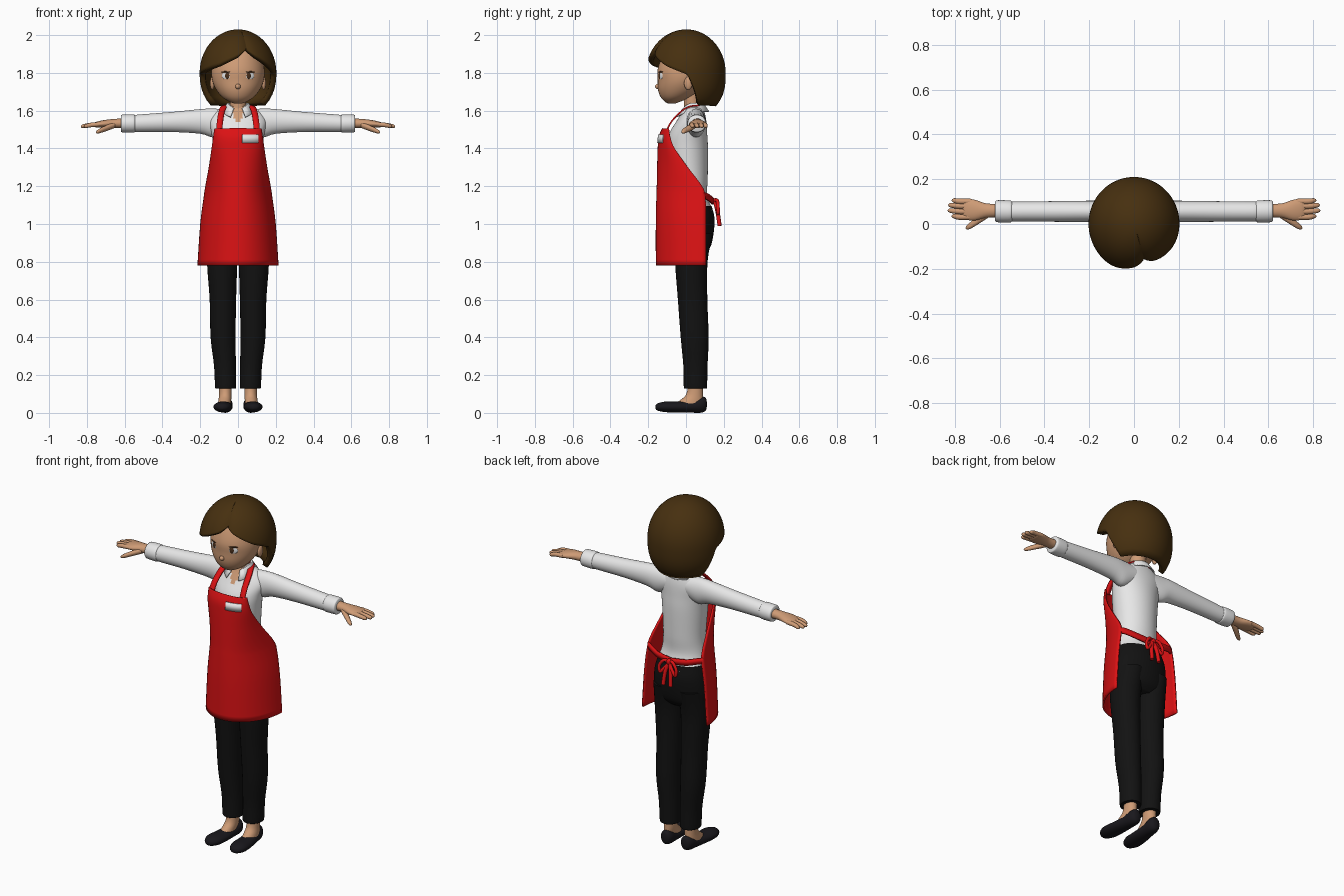
import bpy, bmesh, math
from mathutils import Vector, Matrix

if "Cube" in bpy.data.objects:
    bpy.data.objects.remove(bpy.data.objects["Cube"])


def mat(name, r, g, b):
    m = bpy.data.materials.new(name)
    m.diffuse_color = (r, g, b, 1)
    m.use_nodes = True
    m.node_tree.nodes["Principled BSDF"].inputs["Base Color"].default_value = m.diffuse_color
    return m


HAIR = mat("brown hair", 0.062, 0.029, 0.005)
SKIN = mat("skin", 0.62, 0.33, 0.18)
WHITE = mat("white cloth", 0.8, 0.8, 0.8)
RED = mat("red cloth", 0.72, 0.006, 0.007)
BLACK = mat("black cloth", 0.006, 0.006, 0.006)
SHOE = mat("shoe black", 0.01, 0.009, 0.012)
IRIS = mat("brown iris", 0.07, 0.03, 0.012)


def finish(name, bm, mats, mirror=False, thick=0, offset=0.0):
    bmesh.ops.recalc_face_normals(bm, faces=bm.faces)
    me = bpy.data.meshes.new(name)
    bm.to_mesh(me)
    bm.free()
    for m in mats:
        me.materials.append(m)
    for p in me.polygons:
        p.use_smooth = True
    me.set_sharp_from_angle(angle=math.radians(50))
    ob = bpy.data.objects.new(name, me)
    bpy.context.collection.objects.link(ob)
    if thick:
        s = ob.modifiers.new("thickness", 'SOLIDIFY')
        s.thickness, s.offset = thick, offset
    if mirror:
        m = ob.modifiers.new("mirror", 'MIRROR')
        m.use_mirror_merge = False
    return ob


def smooth(rows, steps):
    # Catmull-Rom interpolation of tuples
    out = []
    n = len(rows)
    for i in range(n - 1):
        p = [rows[max(0, min(n - 1, i + k))] for k in (-1, 0, 1, 2)]
        for s in range(steps):
            t = s / steps
            out.append([0.5 * (2 * b + (c - a) * t + (2 * a - 5 * b + 4 * c - d) * t * t
                               + (3 * b - a - 3 * c + d) * t ** 3) for a, b, c, d in zip(*p)])
    return out + [list(rows[-1])]


def grid(bm, rows, closed=False):
    vs = [[bm.verts.new(p) for p in r] for r in rows]
    for a, b in zip(vs, vs[1:]):
        n = len(a)
        for j in range(n if closed else n - 1):
            k = (j + 1) % n
            bm.faces.new((a[j], a[k], b[k], b[j]))
    return vs


def loft(name, axis, rows, mats, n=28, steps=4, mirror=False, rule=None):
    # rows: position along axis, two centre coordinates, two radii
    bm = bmesh.new()
    rings = []
    for t, c1, c2, r1, r2 in smooth(rows, steps):
        ring = []
        for j in range(n):
            a = 2 * math.pi * j / n
            u = c1 + max(r1, .001) * math.cos(a)
            v = c2 + max(r2, .001) * math.sin(a)
            ring.append({'x': (t, u, v), 'y': (u, t, v), 'z': (u, v, t)}[axis])
        rings.append(ring)
    vs = grid(bm, rings, True)
    bm.faces.new(vs[0])
    bm.faces.new(vs[-1])
    if rule:
        for f in bm.faces:
            f.material_index = rule(f.calc_center_median())
    return finish(name, bm, mats, mirror)


def ribbon(name, pts, wdir, w, m, mirror=False, thick=.008):
    bm = bmesh.new()
    d = Vector(wdir) * w / 2
    grid(bm, [(Vector(p) - d, Vector(p) + d) for p in smooth(pts, 4)])
    return finish(name, bm, [m], mirror, thick)


def ball(name, loc, size, m, turn=0, mirror=False):
    bm = bmesh.new()
    M = Matrix.Translation(loc) @ Matrix.Rotation(turn, 4, 'Z') @ Matrix.Diagonal((*size, 1))
    bmesh.ops.create_uvsphere(bm, u_segments=20, v_segments=12, radius=1, matrix=M)
    return finish(name, bm, [m], mirror)


# Head, neck, ears, nose, eyes
loft("head", 'z', [(1.637, 0, -.075, .015, .015), (1.645, 0, -.073, .04, .035), (1.67, 0, -.055, .082, .078),
                   (1.71, 0, -.033, .115, .115), (1.76, 0, -.02, .136, .13), (1.82, 0, -.01, .14, .14),
                   (1.9, 0, 0, .12, .12), (1.95, 0, 0, .07, .08)], [SKIN], n=40)
loft("neck", 'z', [(1.54, 0, .03, .05, .045), (1.62, 0, .032, .043, .042), (1.72, 0, .03, .045, .045)], [SKIN])
ball("nose", (0, -.148, 1.728), (.014, .016, .014), SKIN)
ball("ears", (.136, .012, 1.745), (.012, .022, .035), SKIN, mirror=True)
ball("eye_whites", (.062, -.134, 1.785), (.026, .005, .02), WHITE, .42, True)
ball("irises", (.057, -.139, 1.785), (.013, .004, .017), IRIS, .38, True)
ball("eyelashes", (.064, -.134, 1.805), (.027, .006, .004), IRIS, .42, True)

# Bobbed hair shell: each column ends at the fringe or bob line
LINE = [(-180, 1.64), (-112, 1.645), (-92, 1.79), (-60, 1.81), (-30, 1.835), (0, 1.88), (15, 1.92),
        (30, 1.88), (60, 1.83), (92, 1.79), (112, 1.645), (180, 1.64)]


def hairline(a):
    for (a0, z0), (a1, z1) in zip(LINE, LINE[1:]):
        if a <= a1:
            return z0 + (z1 - z0) * (a - a0) / (a1 - a0)


bm = bmesh.new()
rows = []
for i in range(25):
    t = max(i / 24, .01)
    row = []
    for j in range(96):
        a = -180 + 360 * j / 96
        z = 2 - (2 - hairline(a)) * t * t
        r = math.sqrt(max(0, 1 - ((z - 1.8) / .2) ** 2)) if z > 1.8 else 1 - .26 * ((1.8 - z) / .16) ** 3
        k = 1 + .05 * math.exp(-((a + 22) / 30) ** 2) - .07 * math.exp(-((a - 16) / 8) ** 2)
        th = math.radians(a)
        row.append((.173 * r * k * math.sin(th), .002 - .178 * r * k * math.cos(th), z))
    rows.append(row)
vs = grid(bm, rows, True)
bm.faces.new(vs[0])
finish("hair", bm, [HAIR], thick=.03, offset=-1)

# Shirt body, with an open neck in skin colour
loft("shirt_body", 'z', [(1.07, 0, .04, .145, .103), (1.15, 0, .013, .128, .1), (1.25, 0, .012, .12, .103),
                         (1.4, 0, .008, .13, .108), (1.48, 0, .012, .14, .1), (1.55, 0, .03, .15, .077),
                         (1.6, 0, .04, .11, .056), (1.625, 0, .04, .05, .045)], [WHITE, SKIN], n=72, steps=6,
     rule=lambda c: int(c.y < 0.03 and c.z > 1.52 and abs(c.x) < (c.z - 1.52) * .45))
# Folded collar
bm = bmesh.new()
rows = []
for r, z in ((.046, 1.6), (.05, 1.638), (.056, 1.638), (.085, 1.595)):
    row = []
    for j in range(41):
        th = math.radians(24 + 312 * j / 40)
        f = max(0, math.cos(th)) ** 2
        rr = r + (.012 * f if r > .06 else 0)
        row.append((rr * math.sin(th), .035 - rr * math.cos(th), z - .035 * f))
    rows.append(row)
grid(bm, rows)
finish("collar", bm, [WHITE], thick=.006)

# Sleeves with cuffs, hands
loft("sleeves", 'x', [(.06, .05, 1.545, .05, .06), (.13, .053, 1.535, .05, .076), (.2, .056, 1.543, .048, .065),
                      (.35, .056, 1.54, .046, .053), (.53, .056, 1.533, .044, .046), (.545, .056, 1.532, .044, .044),
                      (.555, .056, 1.532, .049, .048), (.61, .057, 1.532, .049, .047), (.62, .057, 1.532, .043, .042)],
     [WHITE], mirror=True)
loft("palms", 'x', [(.6, .06, 1.533, .03, .026), (.66, .06, 1.532, .032, .024), (.71, .062, 1.53, .046, .02),
                    (.75, .066, 1.526, .047, .015), (.765, .067, 1.525, .038, .008)], [SKIN], mirror=True)
for i, (y, tip) in enumerate(((.031, .815), (.056, .832), (.08, .83), (.101, .815))):
    y2 = y + .004
    loft("finger_%d" % i, 'x', [(.73, y, 1.528, .012, .012), (.78, y, 1.524, .0125, .012),
                                (tip - .01, y2, 1.518, .01, .01), (tip, y2, 1.517, .002, .002)],
         [SKIN], n=12, mirror=True)
loft("thumbs", 'x', [(.65, .045, 1.525, .016, .016), (.69, .022, 1.51, .019, .016), (.73, -.006, 1.494, .015, .013),
                     (.747, -.015, 1.487, .009, .008), (.752, -.018, 1.485, .002, .002)], [SKIN], n=14, mirror=True)

# Trousers
loft("trouser_legs", 'z', [(.13, .065, .05, .054, .06), (.145, .066, .05, .056, .062), (.25, .069, .05, .058, .064),
                           (.4, .079, .046, .066, .074), (.6, .08, .035, .07, .078), (.8, .084, .028, .08, .086),
                           (.95, .079, .042, .078, .1)], [BLACK], mirror=True)
loft("trouser_hips", 'z', [(.84, 0, .035, .14, .06), (.88, 0, .038, .16, .092), (.95, 0, .04, .165, .106),
                           (1.03, 0, .045, .155, .106), (1.095, 0, .038, .138, .098)], [BLACK], n=40)

# Feet and slip-on shoes
loft("feet", 'z', [(.03, .073, 0, .036, .085), (.065, .07, .028, .034, .062), (.1, .067, .046, .033, .044),
                   (.17, .066, .05, .034, .038)], [SKIN], mirror=True)
loft("shoes", 'y', [(-.162, .082, .03, .008, .008), (-.15, .082, .031, .03, .019), (-.11, .081, .032, .048, .028),
                    (-.05, .077, .031, .048, .029), (.03, .07, .034, .04, .033), (.08, .066, .043, .037, .042),
                    (.104, .065, .046, .025, .034), (.111, .065, .046, .006, .008)], [SHOE], mirror=True)

# Apron panel: height, half width, front depth, side edge depth
APRON = smooth([(.78, .21, -.155, .105), (1.0, .195, -.155, .105), (1.14, .177, -.152, .103),
                (1.2, .168, -.15, .085), (1.3, .15, -.148, .01), (1.4, .135, -.145, -.06),
                (1.46, .127, -.14, -.083), (1.505, .12, -.122, -.09)], 5)
bm = bmesh.new()
rows = []
for z, w, front, edge in APRON:
    rows.append([(w * math.sin(a), edge - (edge - front) * math.cos(a), z)
                 for a in (math.pi * (k / 40 - .5) for k in range(41))])
grid(bm, rows)
finish("apron", bm, [RED], thick=.01)
ribbon("apron_straps", [(.1, -.105, 1.49), (.095, -.075, 1.545), (.085, -.02, 1.6), (.07, .02, 1.622),
                        (.045, .07, 1.628)], (1, 0, 0), .032, RED, True)
ribbon("waist_ties", [(.178, .095, 1.15), (.15, .112, 1.145), (.09, .132, 1.13), (0, .142, 1.12)],
       (0, 0, 1), .034, RED, True, .01)


# Bow at the back
def cord(name, pts, radius):
    cu = bpy.data.curves.new(name, 'CURVE')
    cu.dimensions = '3D'
    cu.bevel_depth, cu.bevel_resolution, cu.use_fill_caps = radius, 3, True
    pts = smooth(pts, 5)
    sp = cu.splines.new('POLY')
    sp.points.add(len(pts) - 1)
    for q, p in zip(sp.points, pts):
        q.co = (*p, 1)
    tmp = bpy.data.objects.new(name + "_path", cu)
    bpy.context.collection.objects.link(tmp)
    me = bpy.data.meshes.new_from_object(tmp)
    bpy.data.objects.remove(tmp)
    bm = bmesh.new()
    bm.from_mesh(me)
    finish(name, bm, [RED], True)


cord("bow_loops", [(0, .15, 1.12), (.03, .165, 1.125), (.055, .17, 1.09), (.05, .17, 1.055),
                   (.03, .167, 1.075), (0, .155, 1.115)], .009)
cord("bow_tails", [(.005, .155, 1.115), (.018, .168, 1.06), (.024, .178, .99)], .011)
ball("bow_knot", (0, .156, 1.12), (.018, .014, .018), RED)

# Blank name tag following the bib
pts = []
for k in range(7):
    x = .022 + .085 * k / 6
    pts.append((x, -.083 - .06 * math.sqrt(1 - (x / .128) ** 2) - .004, 1.452))
ribbon("name_tag", pts, (0, .1, 1), .045, WHITE)
